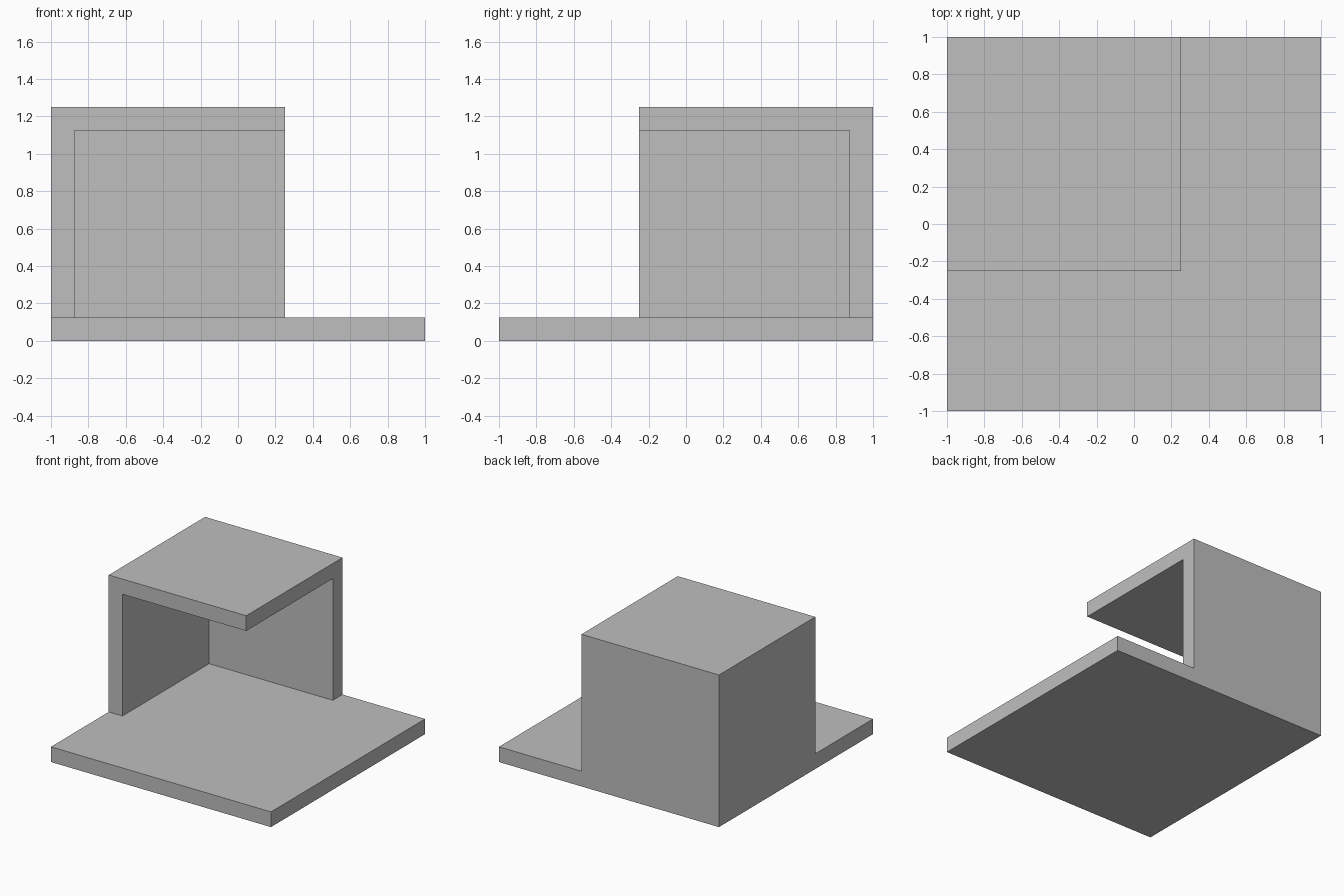
import bpy
from mathutils import Vector

default_cube = bpy.data.objects.get("Cube")
if default_cube:
    bpy.data.objects.remove(default_cube, do_unlink=True)

# One flat grey for everything
grey = bpy.data.materials.new("light_grey")
grey.use_nodes = True
colour = (0.52, 0.52, 0.52, 1)
grey.diffuse_color = colour
for node in grey.node_tree.nodes:
    if node.type == 'BSDF_PRINCIPLED':
        node.inputs["Base Color"].default_value = colour


def box(name, low, high):
    """Axis-aligned box between two corners."""
    low, high = Vector(low), Vector(high)
    bpy.ops.mesh.primitive_cube_add(size=1, location=(low + high) / 2)
    obj = bpy.context.object
    obj.name = obj.data.name = name
    obj.scale = high - low
    bpy.ops.object.transform_apply(location=False, rotation=False, scale=True)
    obj.data.materials.append(grey)
    return obj


T = 0.125      # slab and wall thickness
EDGE = 0.25    # free edge of the roof
TOP = 1.25     # roof height

# Square floor slab
base = box("base_slab", (-1, -1, 0), (1, 1, T))

# Corner shelter: two walls and a roof, hollowed out of a block
shelter = box("corner_shelter", (-1, -EDGE, T), (EDGE, 1, TOP))
cutter = box("shelter_cutter", (T - 1, -1, 0), (1, 1 - T, TOP - T))
cutter.hide_render = True

cut = shelter.modifiers.new("hollow", 'BOOLEAN')
cut.operation = 'DIFFERENCE'
cut.solver = 'EXACT'
cut.object = cutter
bpy.context.view_layer.objects.active = shelter
bpy.ops.object.modifier_apply(modifier=cut.name)
bpy.data.objects.remove(cutter, do_unlink=True)
